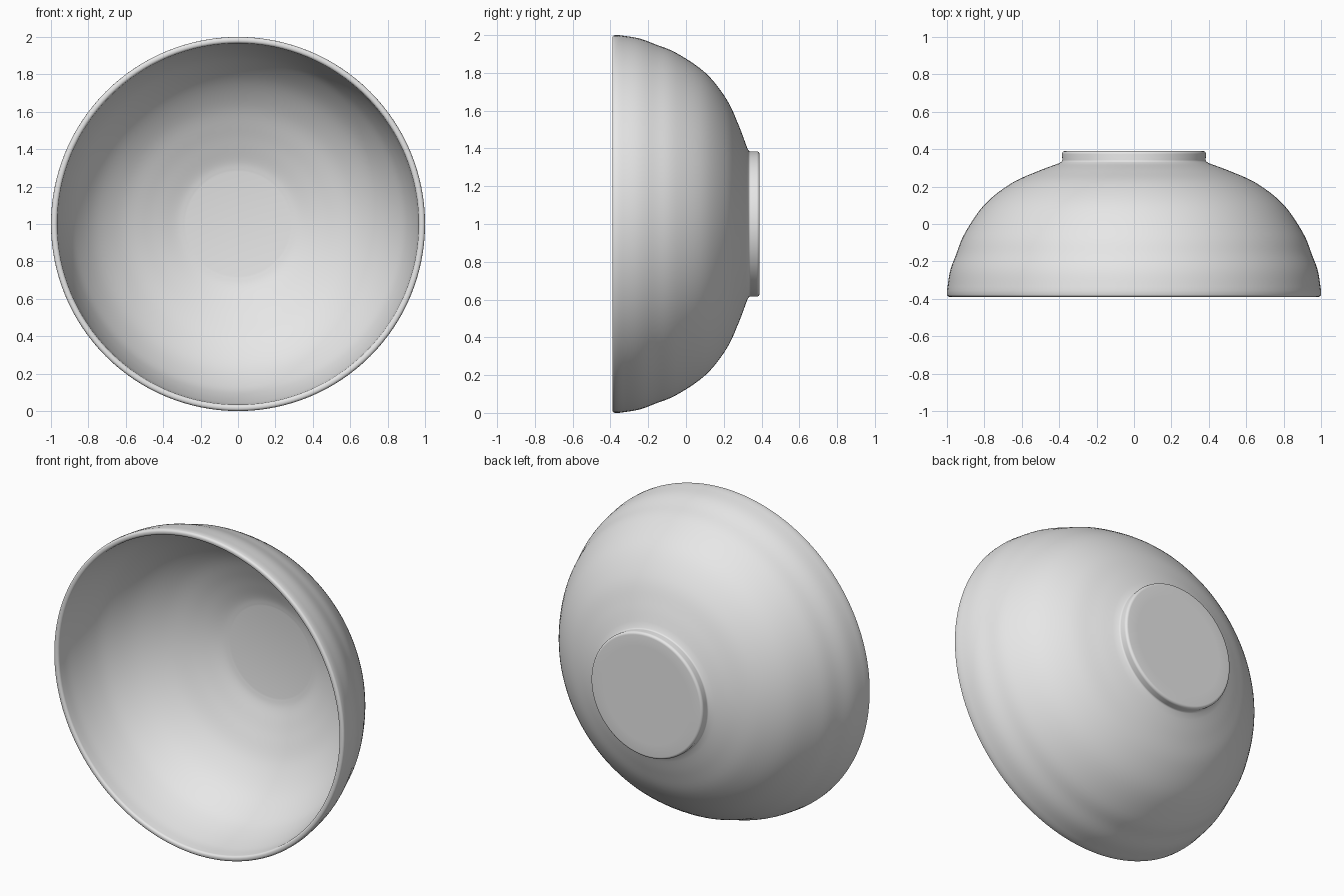
import bpy, bmesh, math
from mathutils import Vector, Matrix

cube = bpy.data.objects.get("Cube")
if cube:
    bpy.data.objects.remove(cube, do_unlink=True)

SEGMENTS = 128


def smooth_path(points, steps=5):
    """Catmull-Rom curve through (radius, y) points."""
    pts = [Vector(p) for p in points]
    pts = [2 * pts[0] - pts[1]] + pts + [2 * pts[-1] - pts[-2]]
    path = []
    for a, b, c, d in zip(pts, pts[1:], pts[2:], pts[3:]):
        for i in range(steps):
            t = i / steps
            path.append(0.5 * (2 * b + (c - a) * t + (2 * a - 5 * b + 4 * c - d) * t * t
                               + (3 * b - a - 3 * c + d) * t ** 3))
    return path + [pts[-2]]


def corner(center, radius, start, end, steps=5):
    """Small rounded corner as an arc, angles in degrees."""
    angles = [math.radians(start + (end - start) * i / steps) for i in range(steps + 1)]
    return [Vector((center[0] + radius * math.cos(a), center[1] + radius * math.sin(a)))
            for a in angles]


# Profile sections: inside wall, rim, outside wall and foot
inside = smooth_path([(0.28, 0.325), (0.33, 0.315), (0.40, 0.29), (0.50, 0.25),
                      (0.635, 0.185), (0.77, 0.08), (0.87, -0.05), (0.92, -0.16),
                      (0.955, -0.29), (0.966, -0.375)])
rim = corner((0.981, -0.375), 0.015, 190, 270) + corner((0.985, -0.375), 0.015, 275, 350)
outside = smooth_path([(1.0, -0.355), (0.983, -0.25), (0.95, -0.16), (0.905, -0.05),
                       (0.80, 0.103), (0.66, 0.215), (0.52, 0.28), (0.40, 0.325)])
foot = corner((0.395, 0.342), 0.012, 250, 180) + corner((0.369, 0.374), 0.016, 0, 90)
profile = ([Vector((0, 0.325))] + inside + rim + outside + foot
           + [Vector((0.30, 0.39)), Vector((0, 0.39))])

# Revolve the profile around the front-to-back axis
bm = bmesh.new()
verts = [bm.verts.new((p.x, p.y, 0)) for p in profile]
edges = [bm.edges.new(pair) for pair in zip(verts, verts[1:])]
bmesh.ops.spin(bm, geom=verts + edges, cent=(0, 0, 0), axis=(0, 1, 0),
               angle=math.tau, steps=SEGMENTS, use_duplicate=False)
bmesh.ops.remove_doubles(bm, verts=bm.verts, dist=0.0001)
bmesh.ops.recalc_face_normals(bm, faces=bm.faces)
bmesh.ops.transform(bm, matrix=Matrix.Translation((0, 0, 1)), verts=bm.verts)
mesh = bpy.data.meshes.new("bowl")
bm.to_mesh(mesh)
bm.free()
bowl = bpy.data.objects.new("bowl", mesh)
bpy.context.collection.objects.link(bowl)

# Light grey glaze
grey = bpy.data.materials.new("light grey")
grey.use_nodes = True
grey.diffuse_color = (0.8, 0.8, 0.8, 1)
grey.node_tree.nodes["Principled BSDF"].inputs["Base Color"].default_value = grey.diffuse_color
mesh.materials.append(grey)

# Smooth shading all over
mesh.polygons.foreach_set("use_smooth", [True] * len(mesh.polygons))
mesh.update()
